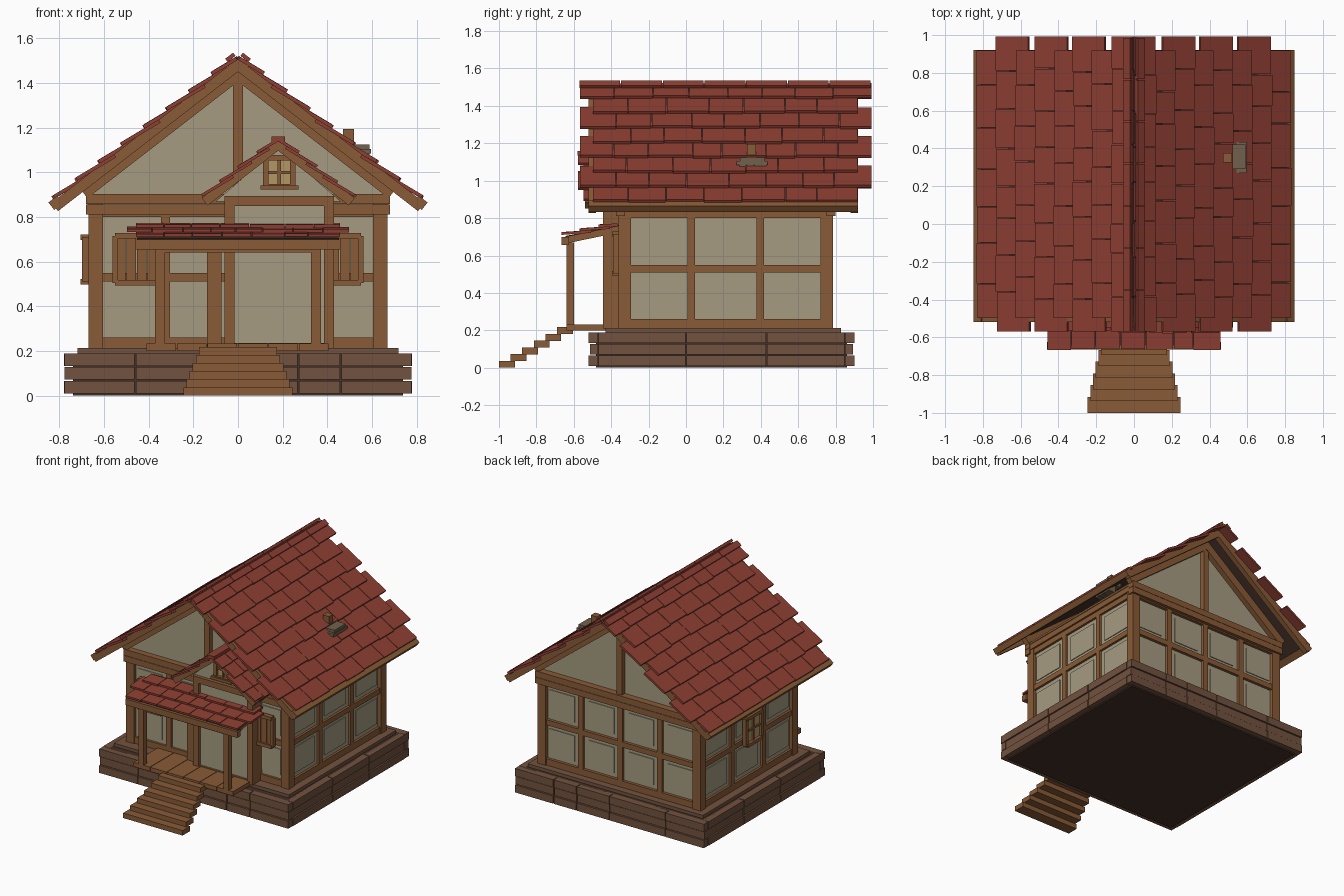
import bpy, bmesh, math, random
from mathutils import Matrix, Vector

if "Cube" in bpy.data.objects:
    bpy.data.objects.remove(bpy.data.objects["Cube"])

random.seed(4)

def material(name, c):
    m = bpy.data.materials.new(name)
    m.diffuse_color = (*c, 1)
    m.use_nodes = True
    m.node_tree.nodes["Principled BSDF"].inputs["Base Color"].default_value = m.diffuse_color
    return m

TIMBER = material("timber", (0.25, 0.105, 0.037))
PLASTER = material("plaster", (0.38, 0.33, 0.22))
ROOF = material("roof_red", (0.27, 0.05, 0.033))
BASE = material("base_brown", (0.17, 0.085, 0.05))
DARK = material("dark_wood", (0.055, 0.03, 0.02))
PANE = material("pane", (0.45, 0.31, 0.13))
STONE = material("chimney_stone", (0.17, 0.12, 0.075))

def finish(name, bm, mat):
    bmesh.ops.recalc_face_normals(bm, faces=bm.faces)
    me = bpy.data.meshes.new(name)
    bm.to_mesh(me)
    bm.free()
    me.materials.append(mat)
    ob = bpy.data.objects.new(name, me)
    bpy.context.collection.objects.link(ob)
    return ob

def add_box(bm, b, M=Matrix()):
    x0, x1, y0, y1, z0, z1 = b
    T = Matrix.Translation(((x0 + x1) / 2, (y0 + y1) / 2, (z0 + z1) / 2))
    bmesh.ops.create_cube(bm, size=1, matrix=M @ T @ Matrix.Diagonal((x1 - x0, y1 - y0, z1 - z0, 1)))

def boxes(name, mat, items, M=Matrix()):
    bm = bmesh.new()
    for b in items:
        add_box(bm, b, M)
    return finish(name, bm, mat)

def frame(o, u, v):
    """Matrix with local x = u, y = v, z = normal."""
    u, v = Vector(u).normalized(), Vector(v).normalized()
    M = Matrix((u, v, u.cross(v))).transposed().to_4x4()
    M.translation = o
    return M

def prism(name, mat, pts, y0, y1):
    bm = bmesh.new()
    f = bm.faces.new([bm.verts.new((x, y0, z)) for x, z in pts])
    r = bmesh.ops.extrude_face_region(bm, geom=[f])
    bmesh.ops.translate(bm, vec=(0, y1 - y0, 0), verts=[g for g in r["geom"] if isinstance(g, bmesh.types.BMVert)])
    return finish(name, bm, mat)

def shingles(name, eave, ridge, axis, spans, rows, width, thick):
    """Overlapping tilted rows; spans alternate to leave stepped ends."""
    bm = bmesh.new()
    eave, ridge, axis = Vector(eave), Vector(ridge), Vector(axis)
    up = ridge - eave
    pitch = up.length / rows
    M = frame(eave, up, axis)
    s = 1 if M.col[2].z > 0 else -1
    tilt = Matrix.Rotation(s * math.atan(thick / pitch), 4, 'Y')
    for i in range(rows):
        a, b = spans[i % 2]
        n = max(2, round((b - a) / width))
        cuts = [a + (b - a) * (k + random.uniform(-.12, .12) * (0 < k < n)) / n for k in range(n + 1)]
        L = min(pitch * 1.55, up.length - i * pitch)
        for c, d in zip(cuts, cuts[1:]):
            j = random.uniform(-.006, .006)
            R = M @ Matrix.Translation((i * pitch + j, 0, s * thick * 1.3)) @ tilt
            add_box(bm, (0, L, c + .002, d - .002, -thick / 2, thick / 2), R)
    return finish(name, bm, ROOF)

def window(name, M, w, h, closed=False):
    """Local x along wall, y up, z outwards."""
    t = .025
    parts = [(-w/2, w/2, s*h/2 - t/2, s*h/2 + t/2, 0, .035) for s in (-1, 1)]
    parts += [(s*w/2 - t/2, s*w/2 + t/2, -h/2, h/2, 0, .03) for s in (-1, 1)]
    if closed:
        parts += [(w * (k/4 - .5) + .002, w * ((k+1)/4 - .5) - .002, -h/2, h/2, 0, .022) for k in range(4)]
    else:
        parts += [(-.007, .007, -h/2, h/2, 0, .022), (-w/2, w/2, -.007, .007, 0, .022)]
        boxes(name + "_pane", PANE, [(-w/2, w/2, -h/2, h/2, 0, .012)], M)
    boxes(name + "_frame", TIMBER, parts, M)

# Plank foundation
planks = []
for k in range(3):
    z0, z1 = .01 + k * .061, .066 + k * .061
    e = (0, .006, 0)[k]
    for y0, y1 in ((-.52 + e, -.47), (.85, .90 - e)):
        cuts = (-.78, -.46, 0, .27, .46, .78)
        planks += [(a + .003, b - .003, y0, y1, z0, z1) for a, b in zip(cuts, cuts[1:])]
    for s in (-1, 1):
        cuts = (-.47, 0, .43, .85)
        planks += [(min(s*.73, s*(.78-e)), max(s*.73, s*(.78-e)), a + .003, b - .003, z0, z1) for a, b in zip(cuts, cuts[1:])]
boxes("foundation_planks", BASE, planks)
boxes("foundation_core", DARK, [(-.74, .74, -.48, .86, 0, .188)])
boxes("floor_plate", BASE, [(-.72, .72, -.43, .83, .188, .212)])

# Plaster walls and gables
boxes("walls", PLASTER, [(-.645, .645, -.335, .755, .2, .86)])
prism("gable_walls", PLASTER, [(-.68, .88), (.68, .88), (0, 1.45)], -.33, .75)

# Timber framing, with raised panels in each bay
X0, X1, Y0, Y1 = -.67, .67, -.36, .785
frames, panels = [], []
for x in (X0, X1 - .065):
    for y in (Y0, Y1 - .065):
        frames.append((x, x + .065, y, y + .065, .21, .86))
levels = ((.21, .26), (.51, .55), (.80, .855))
for face in ("front", "back", "left", "right"):
    along_x = face in ("front", "back")
    lo, hi, n = (X0, X1, 4) if along_x else (Y0, Y1, 3)
    d = {"front": (Y0 + .008, -.33), "back": (.75, Y1 - .008), "left": (X0 + .008, -.64), "right": (.64, X1 - .008)}[face]
    p = {"front": (-.341, -.33), "back": (.75, .761), "left": (-.651, -.64), "right": (.64, .651)}[face]
    put = lambda a, b, q, z0, z1: (a, b, *q, z0, z1) if along_x else (*q, a, b, z0, z1)
    frames += [put(lo + .01, hi - .01, d, *z) for z in levels]
    step = (hi - lo - .04) / n
    for k in range(n):
        c = lo + .02 + k * step
        if k:
            frames.append(put(c - .02, c + .02, d, .25, .81))
        for z0, z1 in ((.29, .48), (.58, .77)):
            panels.append(put(c + .06, c + step - .06, p, z0, z1))
boxes("wall_timbers", TIMBER, frames)
boxes("wall_panels", PLASTER, panels)
boxes("top_plates", TIMBER, [(-.68, .68, y, y + .05, z, z + .045) for y in (-.375, .75) for z in (.81, .857)]
      + [(s*.655 - .02, s*.655 + .02, -.36, .785, .84, .9) for s in (-1, 1)])

# Gable posts and sloping rafters
boxes("gable_posts", TIMBER, [(-.022, .022, -.365, -.32, .89, 1.46), (-.022, .022, .745, .785, .89, 1.46)])
for s, side in ((-1, "left"), (1, "right")):
    M = frame((s*.82, 0, .86), (-s*.82, 0, .635), (0, 1, 0))
    up = 1 if s < 0 else -1
    up = 1 if M.col[2].z > 0 else -1
    def band(a, b, y0, y1, t0, t1):
        return (a, b, y0, y1, min(up*t0, up*t1), max(up*t0, up*t1))
    boxes("rafters_" + side, TIMBER,
          [band(-.01, 1.04, y, y + .04, -.035, .012) for y in (-.52, .88)]
          + [band(.13, 1.02, y, y + .04, -.07, -.01) for y in (-.37, .75)]
          + [band(-.02, .03, -.52, .92, -.02, .022)], M)
    boxes("roof_deck_" + side, DARK, [band(.0, 1.035, -.5, .9, -.005, .01)], M)
    shingles("roof_shingles_" + side, (s*.815, 0, .872), (s*.0, 0, 1.508), (0, 1, 0),
             ((-.50, .92), (-.57, .995)), 8, .2, .016)
    boxes("ridge_cap_" + side, ROOF,
          [band(1.00, 1.045, -.57 + k*.223, -.352 + k*.223, .028, .046) for k in range(7)], M)

# Projecting entrance bay
boxes("bay_wall", PLASTER, [(-.04, .40, -.42, -.32, .2, .87)])
prism("bay_gable", PLASTER, [(-.10, .87), (.46, .87), (.18, 1.11)], -.42, -.32)
boxes("bay_timbers", TIMBER,
      [(x, x + .045, -.445, -.33, .21, .86) for x in (-.06, .385)]
      + [(-.06, .43, -.445, -.33, .85, .895), (-.03, .39, -.435, -.40, .21, .235),
         (-.14, -.075, -.40, -.33, .21, .66)])
window("bay_gable_window", frame((.185, -.42, 1.0), (1, 0, 0), (0, 0, 1)), .12, .13)
boxes("bay_window_sill", TIMBER, [(.10, .27, -.465, -.42, .922, .942)])
for s, side in ((-1, "left"), (1, "right")):
    e, r = Vector((.18 + s*.335, 0, .875)), Vector((.18, 0, 1.135))
    M = frame(e, r - e, (0, 1, 0))
    up = 1 if M.col[2].z > 0 else -1
    L = (r - e).length
    z = sorted((-up*.03, up*.012))
    boxes("bay_rafters_" + side, TIMBER, [(0, L, y, y + .04, *z) for y in (-.54, -.45)], M)
    boxes("bay_roof_deck_" + side, DARK, [(0, L, -.53, -.33, *sorted((0, up*.01)))], M)
    shingles("bay_shingles_" + side, (e.x, 0, e.z + .006), (r.x, 0, r.z + .006), (0, 1, 0),
             ((-.55, -.33), (-.58, -.33)), 4, .12, .013)
boxes("bay_ridge", ROOF, [(.15, .21, -.58, -.34, 1.135, 1.16)])

# Windows with shutters
for s, side in ((-1, "left"), (1, "right")):
    window("front_shutter_" + side, frame((s*.455, -.36, .61), (1, 0, 0), (0, 0, 1)), .19, .21, True)
window("side_window", frame((X0, .19, .61), (0, -1, 0), (0, 0, 1)), .18, .20)

# Porch deck, posts and roof
boxes("porch_deck", TIMBER, [(-.41 + k*.1367, -.277 + k*.1367, -.64, -.36, .2, .232) for k in range(6)])
boxes("porch_posts", TIMBER, [(s*.35 - .022, s*.35 + .022, -.64, -.60, .225, .67) for s in (-1, 1)])
boxes("porch_beam", TIMBER, [(-.46, .46, -.665, -.625, .655, .70), (-.36, .36, -.64, -.60, .64, .66)])
M = frame((0, -.64, .685), (0, .29, .06), (-1, 0, 0))
boxes("porch_rafters", TIMBER, [(0, .29, x - .018, x + .018, -.02, .015) for x in (-.42, -.14, .14, .42)], M)
boxes("porch_roof_deck", DARK, [(0, .3, -.45, .45, .014, .02)], M)
shingles("porch_shingles", (0, -.66, .7), (0, -.36, .762), (-1, 0, 0), ((-.46, .46), (-.50, .50)), 3, .13, .014)

# Front steps, widening downwards
steps = []
for k in range(6):
    w, y = .245 - k*.014, -1 + k*.062
    steps.append((-w, w, y, y + .085, k*.036, k*.036 + .037))
boxes("front_steps", TIMBER, steps)

# Small chimney vent
boxes("chimney_post", TIMBER, [(.47, .52, .325, .375, 1.08, 1.195)])
boxes("chimney_blocks", STONE, [(.47, .59, .29, .42, 1.09, 1.125), (.53, .595, .27, .435, 1.085, 1.105)]
      + [(.53, .59, y, y + .035, 1.02, 1.085) for y in (.285, .325, .365, .395)])
